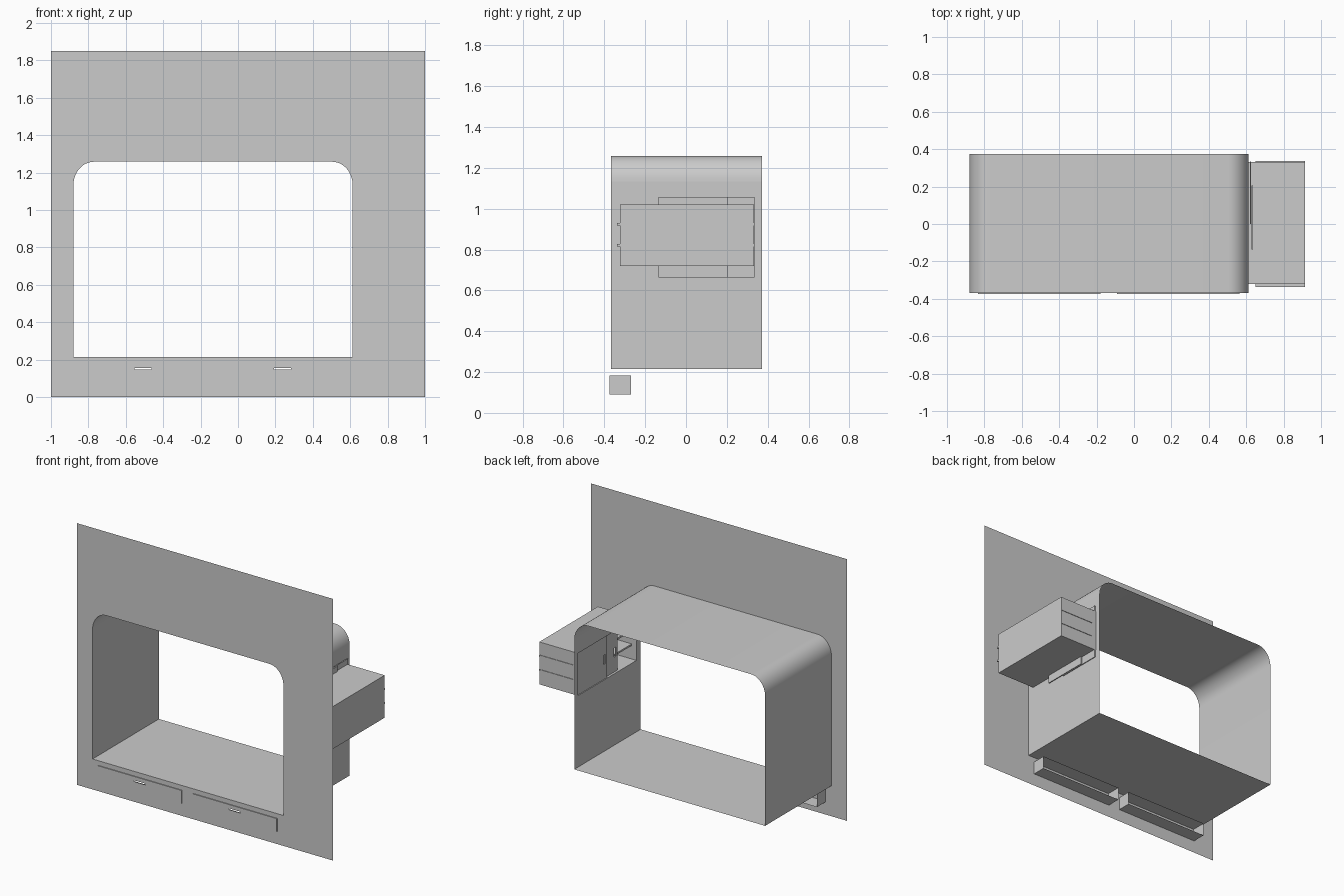
import bpy, bmesh, math
from mathutils import Vector

if "Cube" in bpy.data.objects:
    bpy.data.objects.remove(bpy.data.objects["Cube"])

FRONT, BACK = -0.368, 0.373
XL, XR, ZB, ZT = -0.88, 0.613, 0.215, 1.258   # opening limits
RX, RZ = 0.11, 0.125                          # rounded top corners


def finish(name, bm, smooth=False):
    mesh = bpy.data.meshes.new(name)
    bm.to_mesh(mesh)
    bm.free()
    ob = bpy.data.objects.new(name, mesh)
    bpy.context.collection.objects.link(ob)
    if smooth:
        bpy.context.view_layer.objects.active = ob
        ob.select_set(True)
        bpy.ops.object.shade_smooth_by_angle(angle=math.radians(30))
        ob.select_set(False)
    return ob


def rect(a0, a1, b0, b1):
    return [(a0, b0), (a1, b0), (a1, b1), (a0, b1)]


def plate(name, loops, place, normal, thickness=0):
    """Flat sheet: first loop is the outline, the others are holes."""
    bm = bmesh.new()
    for loop in loops:
        vs = [bm.verts.new(place(*p)) for p in loop]
        for i, v in enumerate(vs):
            bm.edges.new((v, vs[i - 1]))
    bmesh.ops.triangle_fill(bm, use_beauty=True, edges=bm.edges[:], normal=normal)
    bmesh.ops.dissolve_limit(bm, angle_limit=0.01, verts=bm.verts[:], edges=bm.edges[:])
    for f in bm.faces:
        f.normal_update()
        if f.normal.dot(Vector(normal)) < 0:
            f.normal_flip()
    ob = finish(name, bm)
    if thickness:
        ob.modifiers.new("thickness", 'SOLIDIFY').thickness = thickness
    return ob


def box(name, lo, hi, open_dir=None):
    """Box between two corners; faces pointing along open_dir are removed."""
    bm = bmesh.new()
    bmesh.ops.create_cube(bm, size=1)
    for v in bm.verts:
        v.co = Vector([l + (c + 0.5) * (h - l) for c, l, h in zip(v.co, lo, hi)])
    bm.normal_update()
    if open_dir:
        gone = [f for f in bm.faces if any(f.normal.dot(Vector(d)) > 0.9 for d in open_dir)]
        bmesh.ops.delete(bm, geom=gone, context='FACES')
    return finish(name, bm)


# Opening profile: right wall top, over both rounded corners, down the left, to bottom right
def corner(cx, a0, a1, n=10):
    return [(cx + RX * math.cos(a), ZT - RZ + RZ * math.sin(a))
            for a in (math.radians(a0 + (a1 - a0) * i / n) for i in range(n + 1))]


profile = corner(XR - RX, 0, 90) + corner(XL + RX, 90, 180) + [(XL, ZB), (XR, ZB)]
drawers = [(-0.835, -0.18), (-0.09, 0.565)]
DZ0, DZ1 = 0.09, 0.182

# Front panel with the large opening and two drawer openings
plate("front_panel",
      [rect(-1, 1, 0, 1.85), profile] + [rect(a, b, DZ0, DZ1) for a, b in drawers],
      lambda x, z: (x, FRONT, z), (0, -1, 0))

# Niche lining swept back along the opening profile
bm = bmesh.new()
rows = [[bm.verts.new((x, y, z)) for x, z in profile] for y in (FRONT, BACK)]
for i in range(len(profile) - 1):
    bm.faces.new((rows[0][i], rows[0][i + 1], rows[1][i + 1], rows[1][i]))
finish("niche_lining", bm, smooth=True)

# Right niche wall with the cupboard opening
CY0, CY1, CZ0, CZ1 = -0.322, 0.332, 0.72, 1.02
plate("niche_right_wall",
      [rect(FRONT, BACK, ZB, ZT - RZ), rect(CY0, CY1, CZ0, CZ1)],
      lambda y, z: (XR, y, z), (-1, 0, 0))

# Side cupboard, open toward the niche, with two shelves
box("cupboard", (XR, CY0, CZ0), (0.915, CY1, CZ1), [(-1, 0, 0)])
for i, z in enumerate((0.821, 0.923)):
    box(f"cupboard_shelf_{i + 1}", (0.65, -0.338, z - 0.006), (0.915, 0.336, z + 0.006))

# Overlapping sliding doors with slot grips
for name, y0, y1, x, gy in (("sliding_door_back", 0.0, 0.335, 0.619, 0.025),
                            ("sliding_door_front", -0.135, 0.205, 0.629, -0.105)):
    plate(name, [rect(y0, y1, 0.663, 1.058), rect(gy - 0.01, gy + 0.01, 0.825, 0.89)],
          lambda y, z, x=x: (x, y, z), (-1, 0, 0), 0.006)

# Drawers: hollow trays with slotted fronts
for i, (a, b) in enumerate(drawers):
    y, mid = -0.374, (a + b) / 2
    box(f"drawer_body_{i + 1}", (a, y, DZ0), (b, -0.27, DZ1), [(0, -1, 0), (0, 1, 0)])
    plate(f"drawer_front_{i + 1}",
          [rect(a, b, DZ0, DZ1), rect(mid - 0.045, mid + 0.045, 0.146, 0.155)],
          lambda x, z, y=y: (x, y, z), (0, -1, 0))
